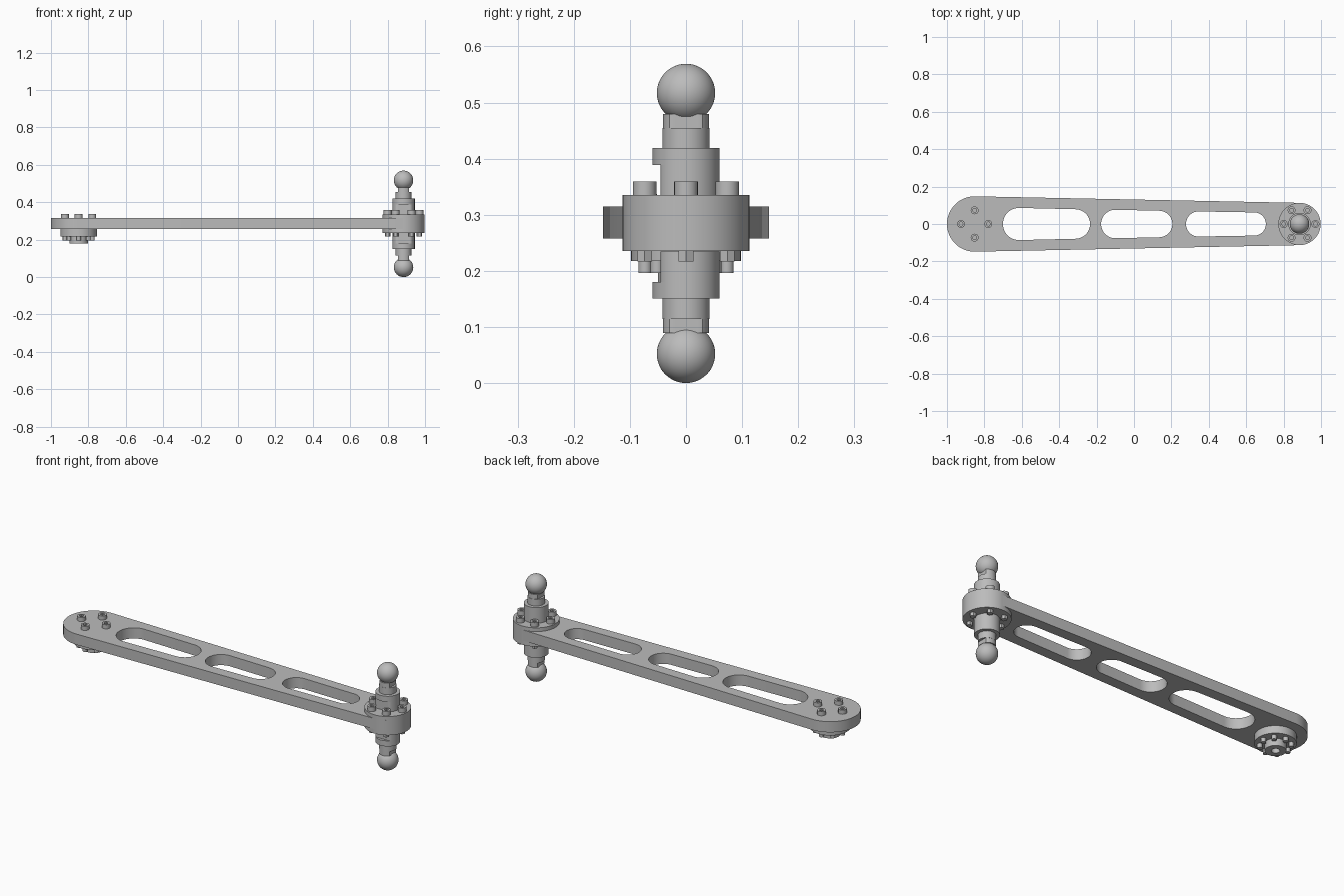
import bpy, bmesh, math
from math import cos, sin, pi

if "Cube" in bpy.data.objects:
    bpy.data.objects.remove(bpy.data.objects["Cube"], do_unlink=True)

GREY = (0.5, 0.5, 0.5, 1)
metal = bpy.data.materials.new("grey_metal")
metal.diffuse_color = GREY
metal.use_nodes = True
metal.node_tree.nodes["Principled BSDF"].inputs["Base Color"].default_value = GREY

PIVOT, HUB = 0.885, -0.852      # x of the ball joint and of the hub
MID = 0.2845                    # mirror height of the ball joint
ARM_LOW, ARM_TOP = 0.258, 0.315


def circle(x, y, r, n=48):
    return [(x + r * cos(2 * pi * i / n), y + r * sin(2 * pi * i / n)) for i in range(n)]


def capsule(x0, r0, x1, r1, n=24):
    """Tapered slot outline with a round end at each side."""
    right = [(x1 + r1 * cos(a), r1 * sin(a)) for a in (-pi / 2 + pi * i / n for i in range(n + 1))]
    left = [(x0 + r0 * cos(a), r0 * sin(a)) for a in (pi / 2 + pi * i / n for i in range(n + 1))]
    return right + left


def finish(name, bm):
    bmesh.ops.recalc_face_normals(bm, faces=bm.faces[:])
    mesh = bpy.data.meshes.new(name)
    bm.to_mesh(mesh)
    bm.free()
    mesh.materials.append(metal)
    obj = bpy.data.objects.new(name, mesh)
    bpy.context.collection.objects.link(obj)
    bpy.ops.object.select_all(action="DESELECT")
    obj.select_set(True)
    bpy.context.view_layer.objects.active = obj
    bpy.ops.object.shade_smooth_by_angle(angle=math.radians(30))
    return obj


def prism(name, loops, z0, z1):
    """Extrude an outline; any further loops become holes."""
    bm = bmesh.new()
    for loop in loops:
        vs = [bm.verts.new((x, y, z0)) for x, y in loop]
        for a, b in zip(vs, vs[1:] + vs[:1]):
            bm.edges.new((a, b))
    bmesh.ops.triangle_fill(bm, edges=bm.edges[:], normal=(0, 0, 1))
    new = bmesh.ops.extrude_face_region(bm, geom=bm.faces[:])["geom"]
    top = [v for v in new if isinstance(v, bmesh.types.BMVert)]
    bmesh.ops.translate(bm, verts=top, vec=(0, 0, z1 - z0))
    return finish(name, bm)


def ball(name, x, z, r):
    bm = bmesh.new()
    bmesh.ops.create_uvsphere(bm, u_segments=48, v_segments=24, radius=r)
    bmesh.ops.translate(bm, verts=bm.verts[:], vec=(x, 0, z))
    return finish(name, bm)


def socket_bolt(name, x, y, z, h):
    prism(name, [circle(x, y, 0.021, 24), circle(x, y, 0.011, 6)], z, z + h)


# Tapered arm with three lightening slots
prism("arm", [
    capsule(HUB, 0.148, PIVOT, 0.113),
    capsule(-0.615, 0.086, -0.314, 0.079),
    capsule(-0.1, 0.076, 0.134, 0.071),
    capsule(0.345, 0.067, 0.643, 0.062),
], ARM_LOW, ARM_TOP)

# Hub under the wide end
prism("hub_flange", [circle(HUB, 0, 0.098), circle(HUB, 0, 0.02)], 0.218, ARM_LOW)
prism("hub_boss", [circle(HUB, 0, 0.05), circle(HUB, 0, 0.02)], 0.18, 0.218)
for i in range(4):
    a = pi / 2 * i
    socket_bolt("hub_bolt", HUB + 0.073 * cos(a), 0.073 * sin(a), ARM_TOP, 0.022)
for i in range(8):
    a = pi / 4 * i
    prism("hub_bolt_end", [circle(HUB + 0.073 * cos(a), 0.073 * sin(a), 0.012, 16)], 0.196, 0.218)

# Joint collar around the narrow end, with its ring of bolts and nuts
prism("joint_collar", [circle(PIVOT, 0, 0.113, 64)], 0.235, 0.335)
for i in range(6):
    a = pi / 3 * i
    x, y = PIVOT + 0.085 * cos(a), 0.085 * sin(a)
    socket_bolt("joint_bolt", x, y, 0.335, 0.024)
    prism("joint_nut", [circle(x, y, 0.015, 6)], 0.217, 0.235)

# Ball studs, mirrored above and below the arm
flat_post = [(x, max(y, -0.045)) for x, y in circle(PIVOT, 0, 0.06)]
flat_neck = [(min(max(x, PIVOT - 0.03), PIVOT + 0.03), y) for x, y in circle(PIVOT, 0, 0.041)]
for side, s in (("upper", 1), ("lower", -1)):
    for part, outline, low, high in (
        ("post", flat_post, 0.05, 0.104),
        ("shoulder", circle(PIVOT, 0, 0.06), 0.104, 0.134),
        ("shank", circle(PIVOT, 0, 0.042), 0.134, 0.17),
        ("wrench_neck", flat_neck, 0.17, 0.195),
    ):
        z0, z1 = sorted((MID + s * low, MID + s * high))
        prism(f"{side}_{part}", [outline], z0, z1)
    ball(f"{side}_ball", PIVOT, MID + s * 0.2325, 0.052)
